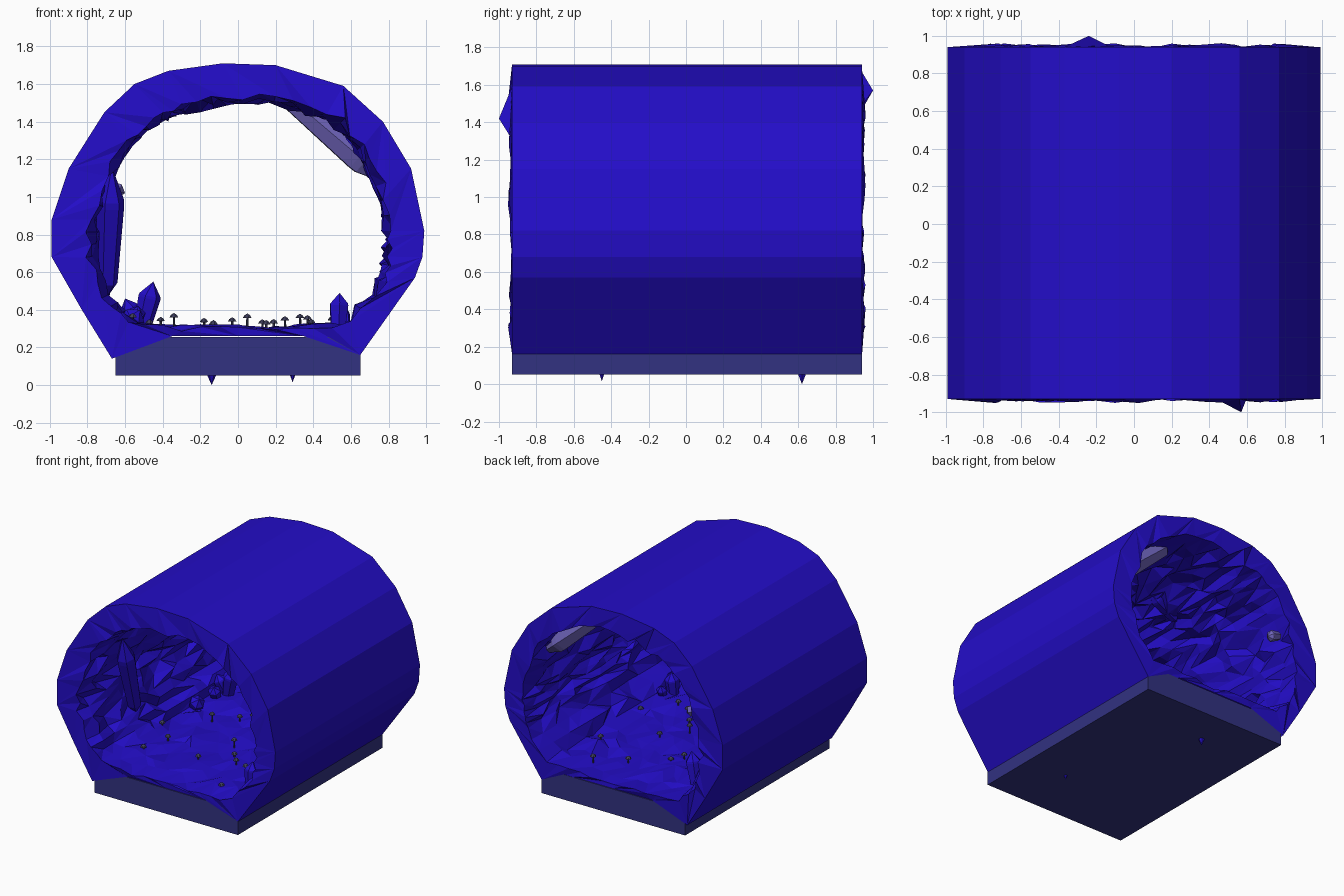
import bpy, bmesh, math, random
from mathutils import Vector

if "Cube" in bpy.data.objects:
    bpy.data.objects.remove(bpy.data.objects["Cube"])

random.seed(7)


def material(name, rgb):
    m = bpy.data.materials.new(name)
    m.diffuse_color = (*rgb, 1)
    m.use_nodes = True
    m.node_tree.nodes["Principled BSDF"].inputs["Base Color"].default_value = m.diffuse_color
    return m


ROCK = material("deep blue rock", (0.017, 0.004, 0.58))
SLAB = material("slate blue", (0.032, 0.032, 0.22))
PALE = material("pale lavender", (0.16, 0.13, 0.5))
GREY = material("mushroom grey", (0.045, 0.045, 0.1))


def finish(bm, name, mat):
    bmesh.ops.recalc_face_normals(bm, faces=bm.faces)
    me = bpy.data.meshes.new(name)
    bm.to_mesh(me)
    bm.free()
    me.materials.append(mat)
    ob = bpy.data.objects.new(name, me)
    bpy.context.collection.objects.link(ob)
    return ob


# Cross-section stations: outer x, z, inner x, z (last three are the floor)
STATIONS = [
    (-.67, .14, -.60, .32), (-.83, .40, -.73, .46), (-.99, .68, -.80, .68),
    (-.99, .88, -.79, .88), (-.90, 1.15, -.71, 1.12), (-.71, 1.45, -.60, 1.31),
    (-.55, 1.60, -.45, 1.43), (-.37, 1.67, -.30, 1.49), (-.08, 1.71, -.06, 1.54),
    (.20, 1.70, .20, 1.54), (.56, 1.59, .48, 1.45), (.77, 1.40, .66, 1.27),
    (.92, 1.15, .77, 1.07), (.99, .82, .82, .82), (.98, .68, .81, .68),
    (.94, .57, .78, .55), (.65, .16, .60, .33),
    (.35, .26, .30, .31), (0, .26, 0, .31), (-.35, .26, -.30, .31)]
WALLS = 17
SUB, ROWS = 3, 12
Y0, Y1 = -.93, .94

# Tunnel shell: smooth outer skin, rough inner skin, closed end rims
bm = bmesh.new()
n = len(STATIONS)
outer = [[bm.verts.new((s[0], y, s[1])) for s in STATIONS] for y in (Y0, -.06, Y1)]
for r in range(2):
    for i in range(WALLS - 1):
        bm.faces.new((outer[r][i], outer[r][i + 1], outer[r + 1][i + 1], outer[r + 1][i]))

inner = []
for r in range(ROWS + 1):
    ring, end = [], r in (0, ROWS)
    for k in range(n * SUB):
        i, t = k // SUB, (k % SUB) / SUB
        a, b = STATIONS[i], STATIONS[(i + 1) % n]
        x, z = a[2] + (b[2] - a[2]) * t, a[3] + (b[3] - a[3]) * t
        y = Y0 + (Y1 - Y0) * r / ROWS
        if end:
            y += random.uniform(-.005, .022) * (1 if r else -1)
        else:
            y += random.uniform(-.06, .06)
        d = Vector((x, 0, z - .8)).normalized()
        if i >= WALLS - 1:                       # floor
            z += random.uniform(-.025, .015)
        else:
            push = random.uniform(-.06, .035) * (.5 if end else 1)
            x, z = x + d.x * push, z + d.z * push
            z = max(z, .29)
        ring.append(bm.verts.new((x, y, z)))
    inner.append(ring)
# the longest splinters at either mouth
for r, tip in ((0, Vector((.57, -1, 1.42))), (ROWS, Vector((-.24, 1, 1.57)))):
    min(inner[r], key=lambda v: (v.co - tip).length).co = tip

for r in range(ROWS):
    for k in range(n * SUB):
        j = (k + 1) % (n * SUB)
        q = (inner[r][k], inner[r][j], inner[r + 1][j], inner[r + 1][k])
        if random.random() < .5:
            q = q[1:] + q[:1]
        bm.faces.new((q[0], q[1], q[2]))
        bm.faces.new((q[0], q[2], q[3]))
for o, ring in ((outer[0], inner[0]), (outer[2], inner[ROWS])):
    for i in range(n):
        pts = [ring[(i * SUB + s) % (n * SUB)] for s in range(SUB + 1)]
        bm.faces.new((o[i], o[(i + 1) % n], pts[-1]))
        for s in range(SUB):
            bm.faces.new((o[i], pts[s + 1], pts[s]))
finish(bm, "cave_shell", ROCK)

# Base slab
bm = bmesh.new()
bmesh.ops.create_cube(bm, size=1)
for v in bm.verts:
    v.co = Vector((v.co.x * 1.3, .005 + v.co.y * 1.87, .153 + v.co.z * .205))
finish(bm, "base_slab", SLAB)


def lathe(name, p, q, profile, mat, sides=6):
    """Faceted solid from p to q; profile holds (fraction, radius), pointed ends."""
    p, q = Vector(p), Vector(q)
    rot = (q - p).to_track_quat('Z', 'Y')
    bm = bmesh.new()
    rings = []
    for f, rad in profile:
        rings.append([bm.verts.new(p.lerp(q, f) + rot @ Vector(
            (rad * math.cos(math.tau * k / sides), rad * math.sin(math.tau * k / sides), 0)))
            for k in range(sides)])
    tips = [bm.verts.new(p), bm.verts.new(q)]
    for k in range(sides):
        j = (k + 1) % sides
        bm.faces.new((tips[0], rings[0][j], rings[0][k]))
        bm.faces.new((tips[1], rings[-1][k], rings[-1][j]))
        for a, b in zip(rings, rings[1:]):
            bm.faces.new((a[k], a[j], b[j], b[k]))
    return finish(bm, name, mat)


def crystal(name, p, q, r, mat=ROCK):
    lathe(name, p, q, [(.12, r * .75), (.7, r), (.75, r * .97)], mat)


# Crystals on the floor, walls and ceiling
crystal("left_crystal_tall", (-.52, .60, .26), (-.45, .57, .55), .06)
crystal("left_crystal_mid", (-.52, .62, .28), (-.60, .58, .46), .05)
crystal("left_crystal_low", (-.56, .52, .28), (-.53, .44, .42), .05)
crystal("right_crystal", (.53, -.60, .26), (.54, -.58, .49), .055)
crystal("right_crystal_small", (.57, -.52, .28), (.55, -.46, .42), .04)
crystal("rubble_crystal", (-.62, .30, .27), (-.52, .24, .40), .06)
crystal("left_wall_crystal", (-.70, -.32, .46), (-.67, -.54, 1.16), .075)
crystal("ceiling_crystal", (-.42, .0, 1.45), (-.06, .1, 1.53), .05)
crystal("pale_wall_crystal", (.22, .66, 1.57), (.82, .70, 1.06), .085, PALE)
crystal("grey_wall_crystal", (-.72, .84, 1.06), (-.60, .84, 1.02), .045, PALE)

# Mushrooms scattered on the floor
SPOTS = [(-.18, .28), (-.34, .15), (-.55, .26), (-.56, -.18), (-.41, -.32), (-.47, -.55),
         (-.03, -.47), (.15, -.26), (.37, -.43), (.39, -.77), (.05, -.12), (.25, -.38),
         (.55, -.2), (.19, .07), (.5, .39), (.13, .56), (.33, .73), (-.13, .38)]
for i, (x, y) in enumerate(SPOTS):
    h = random.uniform(.32, .365)
    lathe(f"mushroom_stem_{i}", (x, y, .29), (x, y, h), [(.01, .007), (.99, .006)], GREY)
    lathe(f"mushroom_cap_{i}", (x, y, h - .004), (x, y, h + .02),
          [(.05, .024), (.6, .016)], GREY, 7)

# Small spikes below the slab
lathe("under_spike_large", (-.14, .62, .06), (-.14, .62, 0), [(.05, .026)], ROCK)
lathe("under_spike_small", (.29, -.45, .06), (.29, -.45, .015), [(.05, .016)], ROCK)
